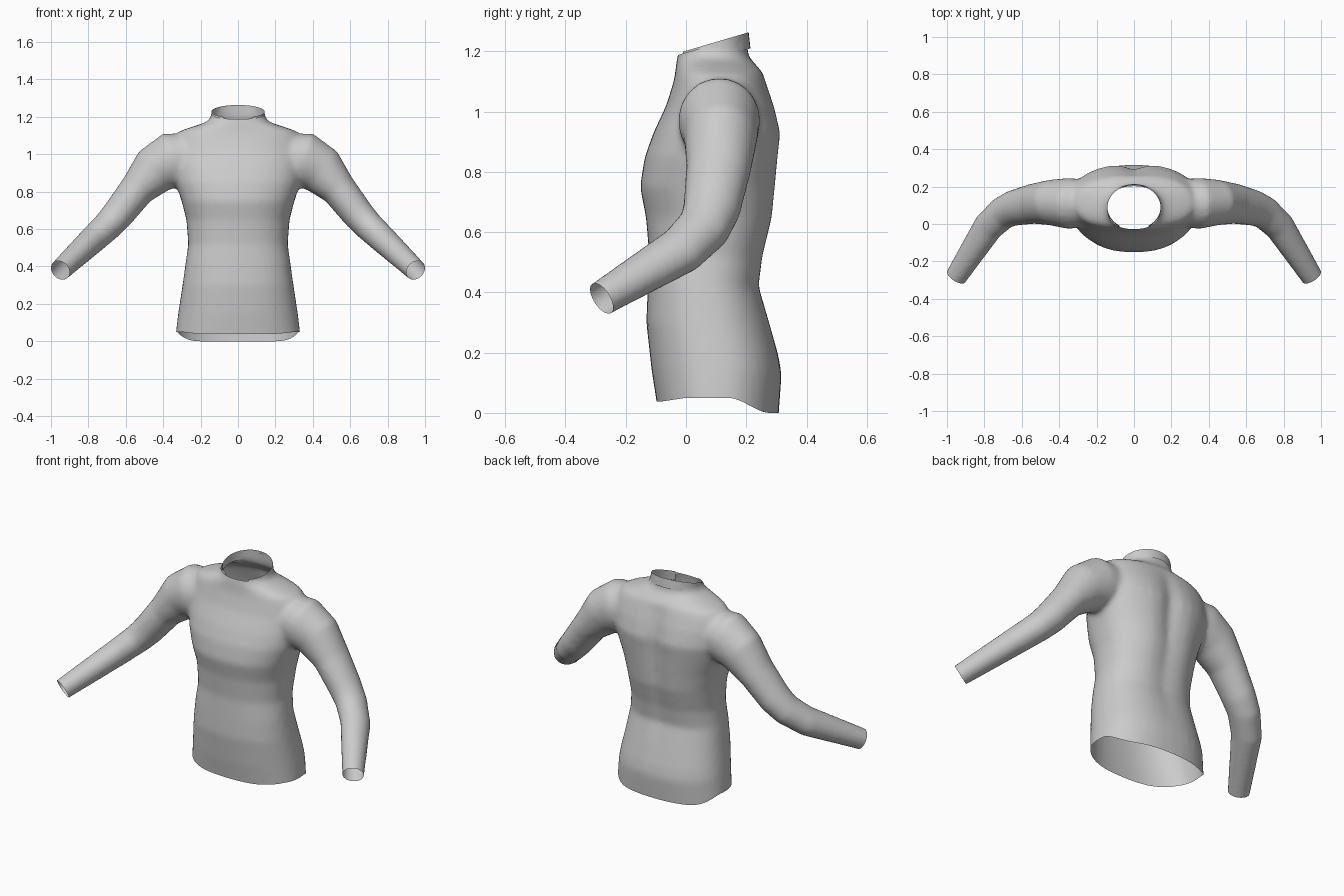
import bpy, bmesh, math
from mathutils import Vector

if "Cube" in bpy.data.objects:
    bpy.data.objects.remove(bpy.data.objects["Cube"])

N = 40


def sgn_pow(v, p):
    return math.copysign(abs(v) ** p, v)


def loft(bm, rings):
    """Skin a closed, capped tube through a list of point rings."""
    loops = [[bm.verts.new(p) for p in r] for r in rings]
    for a, b in zip(loops, loops[1:]):
        for i in range(len(a)):
            j = (i + 1) % len(a)
            bm.faces.new((a[i], a[j], b[j], b[i]))
    bm.faces.new(loops[0][::-1])
    bm.faces.new(loops[-1])


def torso_ring(z, w, front, back, groove):
    mid, half = (front + back) / 2, (back - front) / 2
    pts = []
    for i in range(N):
        a = 2 * math.pi * i / N
        x = w * sgn_pow(math.cos(a), 0.86)
        y = mid + half * sgn_pow(math.sin(a), 0.86)
        if y > mid:
            y -= groove * math.exp(-(x / 0.06) ** 2)
        pts.append((x, y, z))
    return pts


def sleeve_rings(path, side):
    rings = []
    for k, (x, y, z, ry, rz) in enumerate(path):
        a, b = path[max(k - 1, 0)], path[min(k + 1, len(path) - 1)]
        t = (Vector(b[:3]) - Vector(a[:3])).normalized()
        v = (Vector((0, 1, 0)) - t * t.y).normalized()
        u = t.cross(v)
        ring = []
        for i in range(24):
            ang = 2 * math.pi * i / 24
            p = Vector((x, y, z)) + v * ry * math.cos(ang) + u * rz * math.sin(ang)
            ring.append((p.x * side, p.y, p.z))
        rings.append(ring if side > 0 else [r for r in ring[::-1]])
    return rings


# Torso sections: height, half width, front y, back y, spine groove
torso = [
    (-0.06, 0.335, -0.085, 0.30, 0), (0.05, 0.332, -0.098, 0.308, 0),
    (0.15, 0.32, -0.115, 0.318, 0.0), (0.30, 0.297, -0.132, 0.28, 0.005),
    (0.42, 0.28, -0.127, 0.247, 0.01), (0.52, 0.266, -0.122, 0.262, 0.015),
    (0.65, 0.276, -0.133, 0.295, 0.02), (0.75, 0.302, -0.153, 0.305, 0.025),
    (0.85, 0.335, -0.137, 0.314, 0.03), (0.93, 0.35, -0.108, 0.322, 0.03),
    (1.02, 0.35, -0.066, 0.298, 0.02), (1.09, 0.335, -0.044, 0.272, 0.01),
    (1.125, 0.31, -0.036, 0.258, 0), (1.147, 0.245, -0.034, 0.24, 0),
    (1.168, 0.18, -0.032, 0.22, 0), (1.19, 0.145, -0.026, 0.205, 0),
    (1.32, 0.135, -0.02, 0.2, 0)]

# Sleeve path: centre, half depth, half height
cuff = Vector((0.95, -0.28, 0.38))
fore = Vector((0.17, -0.27, -0.165)).normalized()
tip = cuff + fore * 0.09
arm = [
    (0.20, 0.11, 1.00, 0.12, 0.11), (0.35, 0.11, 0.97, 0.137, 0.15),
    (0.445, 0.115, 0.915, 0.122, 0.132), (0.54, 0.108, 0.81, 0.108, 0.095),
    (0.645, 0.085, 0.675, 0.096, 0.086), (0.70, 0.06, 0.615, 0.09, 0.08),
    (0.78, -0.015, 0.54, 0.085, 0.074), (*cuff, 0.06, 0.058), (*tip, 0.056, 0.055)]

bm = bmesh.new()
loft(bm, [torso_ring(*s) for s in torso])
for s in (1, -1):
    loft(bm, sleeve_rings(arm, s))
bmesh.ops.recalc_face_normals(bm, faces=bm.faces)
me = bpy.data.meshes.new("shirt_body")
bm.to_mesh(me)
bm.free()
shirt = bpy.data.objects.new("shirt_body", me)
bpy.context.collection.objects.link(shirt)
bpy.context.view_layer.objects.active = shirt
shirt.select_set(True)

# Merge torso and sleeves into one cloth surface
rm = shirt.modifiers.new("merge", 'REMESH')
rm.mode = 'VOXEL'
rm.voxel_size = 0.014
sm = shirt.modifiers.new("soften", 'SMOOTH')
sm.factor = 0.5
sm.iterations = 8
for name in ("merge", "soften"):
    bpy.ops.object.modifier_apply(modifier=name)

bm = bmesh.new()
bm.from_mesh(shirt.data)


def trim(co, no, test):
    """Cut open everything past a plane, only where test(face centre) is true."""
    faces = [f for f in bm.faces if test(f.calc_center_median())]
    geom = faces + list({e for f in faces for e in f.edges}) + list({v for f in faces for v in f.verts})
    bmesh.ops.bisect_plane(bm, geom=geom, plane_co=co, plane_no=no, clear_outer=True)


# Openings: hem, slanted neck, two cuffs
trim((0, 0, 0.05), (0, 0, -1), lambda c: c.z < 0.2 and abs(c.x) < 0.5)
trim((0, -0.02, 1.19), Vector((0, -0.065, 0.22)).normalized(), lambda c: c.z > 1.1 and abs(c.x) < 0.25)
for s in (1, -1):
    trim((cuff.x * s, cuff.y, cuff.z), (fore.x * s, fore.y, fore.z), lambda c: c.x * s > 0.8)

# Dropped shirt tail
for v in bm.verts:
    if abs(v.co.x) < 0.4 and v.co.z < 0.2:
        k = 1 - (v.co.z - 0.05) / 0.15
        b = min(max((v.co.y - 0.14) / 0.14, 0), 1)
        f = min(max((-v.co.y) / 0.08, 0), 1)
        v.co.z -= k * (0.05 * b * b * (3 - 2 * b) + 0.012 * f)
bm.to_mesh(shirt.data)
bm.free()
bpy.ops.object.shade_smooth_by_angle(angle=math.radians(50))

# Collar band wrapped round the neck, open at the front
bm = bmesh.new()
rows = []
start = math.radians(32)
for i in range(33):
    a = -math.pi / 2 + start + (2 * math.pi - 2 * start) * i / 32
    col = []
    for h in (0, 1):
        grow = 0.012 - 0.006 * h
        x = (0.136 + grow) * math.cos(a)
        y = 0.09 + (0.112 + grow) * math.sin(a)
        z = 1.196 + 0.295 * (y + 0.02) - (1 - h) * 0.055
        col.append(bm.verts.new((x, y, z)))
    rows.append(col)
for a, b in zip(rows, rows[1:]):
    bm.faces.new((a[0], b[0], b[1], a[1]))
me = bpy.data.meshes.new("collar_band")
bm.to_mesh(me)
bm.free()
collar = bpy.data.objects.new("collar_band", me)
bpy.context.collection.objects.link(collar)
shirt.select_set(False)
collar.select_set(True)
bpy.context.view_layer.objects.active = collar
bpy.ops.object.shade_smooth_by_angle(angle=math.radians(50))
